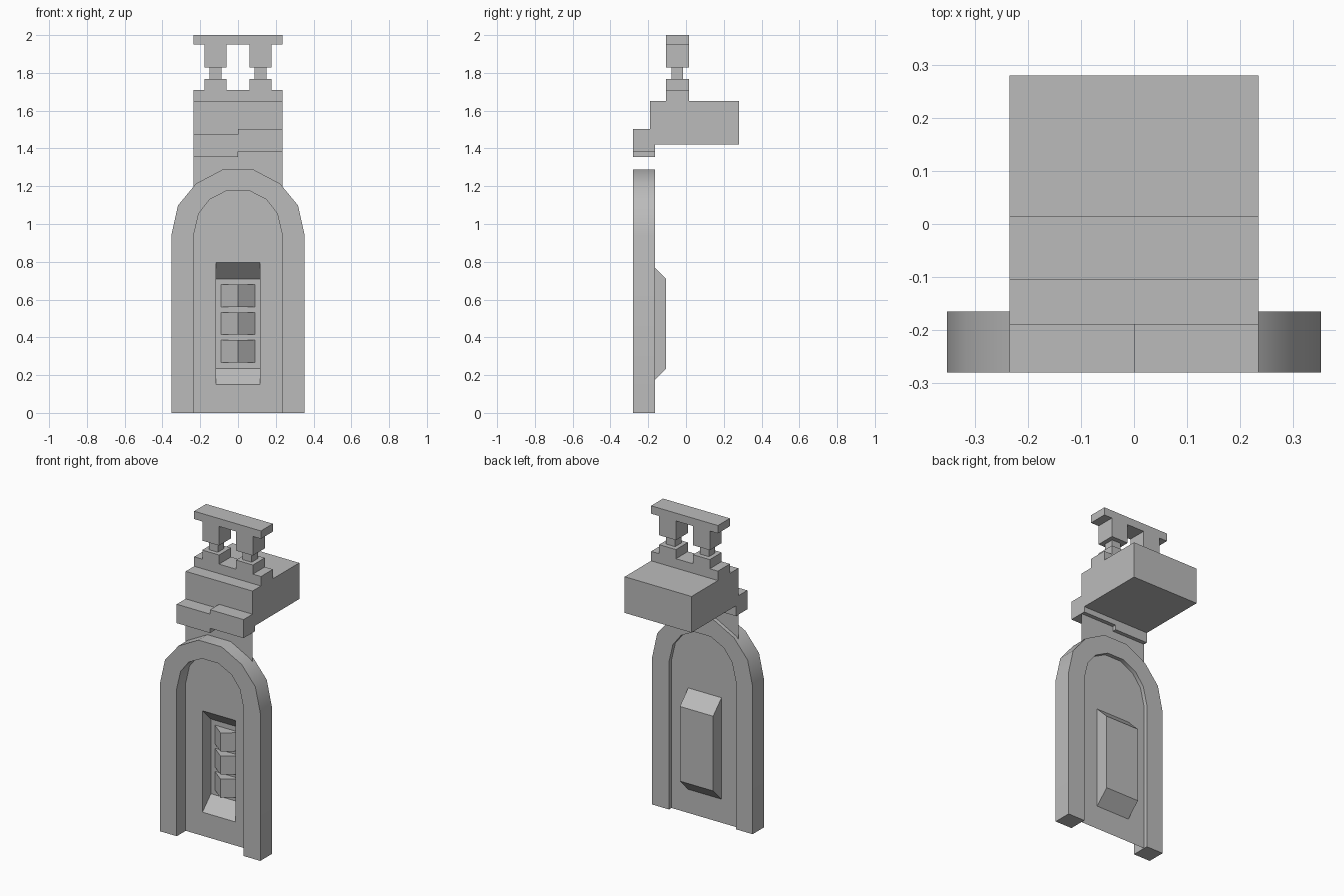
import bpy, bmesh
from mathutils import Vector

old = bpy.data.objects.get("Cube")
if old:
    bpy.data.objects.remove(old, do_unlink=True)

# Single plain colour
stone = bpy.data.materials.new("plain_grey")
stone.use_nodes = True
grey = (0.5, 0.5, 0.5, 1)
stone.diffuse_color = grey
stone.node_tree.nodes["Principled BSDF"].inputs["Base Color"].default_value = grey


def finish(name, bm):
    mesh = bpy.data.meshes.new(name)
    bm.to_mesh(mesh)
    bm.free()
    mesh.materials.append(stone)
    obj = bpy.data.objects.new(name, mesh)
    bpy.context.collection.objects.link(obj)
    return obj


def box(name, x, y, z):
    bm = bmesh.new()
    bmesh.ops.create_cube(bm, size=1)
    for v in bm.verts:
        v.co = Vector([(r[0] + r[1]) / 2 + c * (r[1] - r[0])
                       for r, c in zip((x, y, z), v.co)])
    return finish(name, bm)


def extrude(bm, faces, vec):
    new = bmesh.ops.extrude_face_region(bm, geom=faces)["geom"]
    bmesh.ops.translate(bm, vec=vec, verts=[g for g in new if isinstance(g, bmesh.types.BMVert)])
    bmesh.ops.recalc_face_normals(bm, faces=bm.faces[:])


HALF = 0.235     # half width of the panel and upper blocks
FRONT, BACK = -0.28, -0.165
PANEL = -0.19    # depth of the panel plane

# Arched frame: band between an outer and an inner outline
outer = [(0.353, 0), (0.353, 0.94), (0.318, 1.098), (0.222, 1.214), (0.082, 1.288)]
inner = [(HALF, 0), (HALF, 0.94), (0.208, 1.055), (0.15, 1.13), (0.058, 1.177)]
bm = bmesh.new()
rings = []
for half in (outer, inner):
    full = half + [(-x, z) for x, z in reversed(half)]
    rings.append([bm.verts.new((x, FRONT, z)) for x, z in full])
a, b = rings
band = [bm.faces.new((a[i], a[i + 1], b[i + 1], b[i])) for i in range(len(a) - 1)]
extrude(bm, band, (0, BACK - FRONT, 0))
frame = finish("arched_frame", bm)
bpy.context.view_layer.objects.active = frame
frame.select_set(True)
bpy.ops.object.shade_smooth_by_angle()
frame.select_set(False)

# Thin panel with a recess that has sloped ends
xs = (-HALF, -0.117, 0.117, HALF)
zs = (0, 0.15, 0.795, 1.42)
deep, slope = -0.105, 0.085
bm = bmesh.new()
grid = [[bm.verts.new((x, PANEL, z)) for z in zs] for x in xs]
for i in range(3):
    for j in range(3):
        if (i, j) != (1, 1):
            bm.faces.new((grid[i][j], grid[i + 1][j], grid[i + 1][j + 1], grid[i][j + 1]))
rim = [grid[1][1], grid[2][1], grid[2][2], grid[1][2]]
floor = [bm.verts.new((v.co.x, deep, v.co.z + (slope if k < 2 else -slope)))
         for k, v in enumerate(rim)]
bm.faces.new(floor)
for k in range(4):
    n = (k + 1) % 4
    bm.faces.new((rim[k], rim[n], floor[n], floor[k]))
finish("recessed_panel", bm)

# Three ridged wedges inside the recess
for n in range(3):
    bm = bmesh.new()
    low = 0.267 + n * 0.147
    tri = [bm.verts.new((x, y, low)) for x, y in ((-0.09, deep), (0, -0.175), (0.09, deep))]
    extrude(bm, [bm.faces.new(tri)], (0, 0, 0.118))
    finish(f"recess_wedge_{n + 1}", bm)

# Main block with the stepped front ledge
box("main_block", (-HALF, HALF), (PANEL, 0.28), (1.42, 1.65))
box("right_ledge", (-HALF, 0), (FRONT, BACK), (1.355, 1.475))
box("left_ledge", (0, HALF), (FRONT, BACK), (1.385, 1.503))

# Crown: base, two necked posts and a top bar
depth = (-0.105, 0.015)
box("crown_base", (-HALF, HALF), depth, (1.65, 1.71))
for side, s in (("left", 1), ("right", -1)):
    wide = sorted((s * 0.06, s * 0.178))
    thin = sorted((s * 0.087, s * 0.151))
    box(side + "_post_foot", wide, depth, (1.71, 1.768))
    box(side + "_post_neck", thin, (-0.078, -0.015), (1.768, 1.828))
    box(side + "_post_head", wide, depth, (1.828, 1.95))
box("crown_bar", (-HALF, HALF), depth, (1.95, 2.0))
